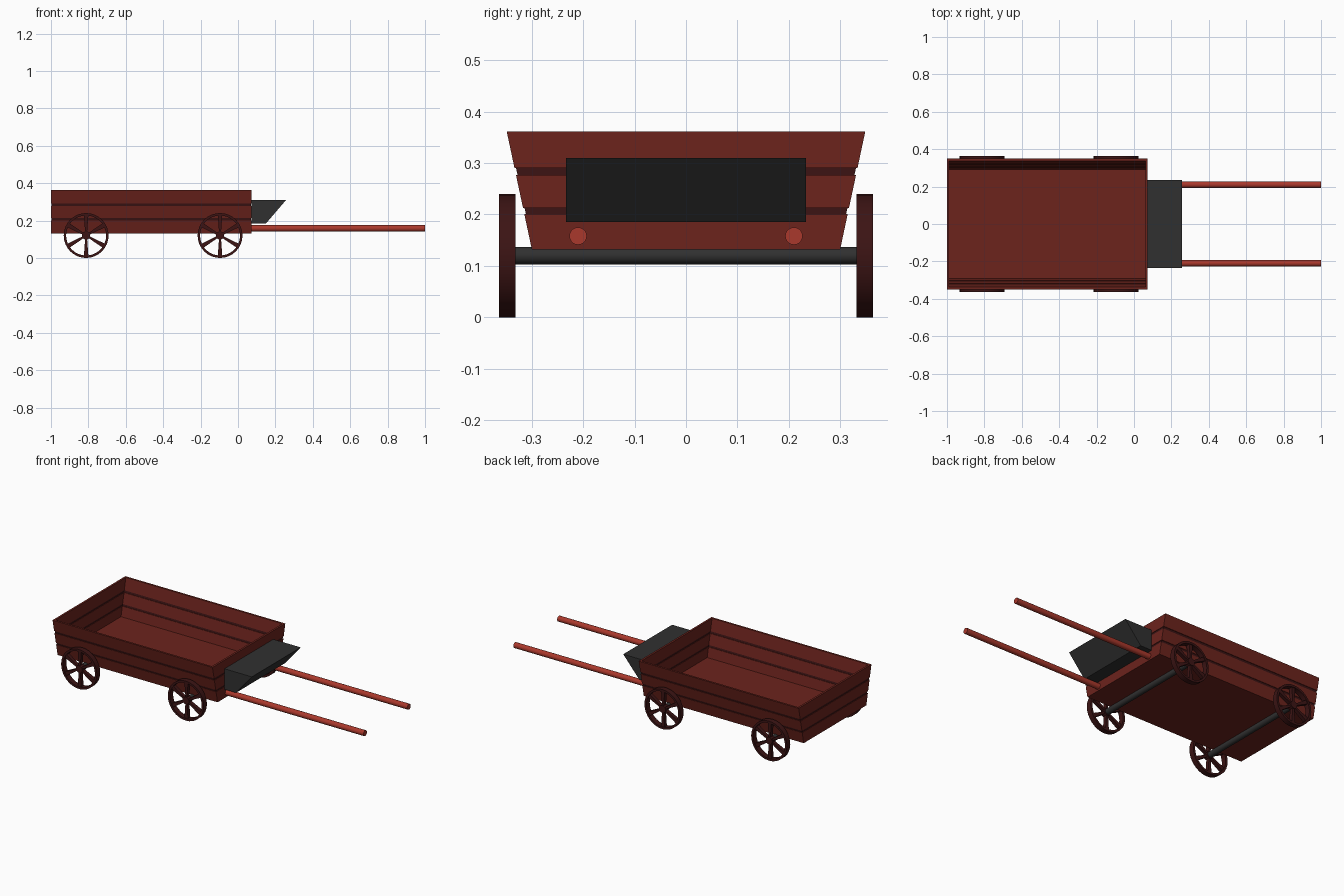
import bpy, bmesh, math
from mathutils import Vector

if "Cube" in bpy.data.objects:
    bpy.data.objects.remove(bpy.data.objects["Cube"])


def material(name, rgb):
    m = bpy.data.materials.new(name)
    m.diffuse_color = (*rgb, 1)
    m.use_nodes = True
    m.node_tree.nodes["Principled BSDF"].inputs["Base Color"].default_value = m.diffuse_color
    return m


RED = material("red_wood", (0.15, 0.017, 0.012))
DARK = material("dark_wood", (0.045, 0.007, 0.007))
BRIGHT = material("bright_wood", (0.40, 0.04, 0.025))
IRON = material("dark_grey", (0.03, 0.03, 0.03))


def finish(name, bm, mat, smooth=False):
    bmesh.ops.recalc_face_normals(bm, faces=bm.faces)
    me = bpy.data.meshes.new(name)
    bm.to_mesh(me)
    bm.free()
    me.materials.append(mat)
    ob = bpy.data.objects.new(name, me)
    bpy.context.collection.objects.link(ob)
    if smooth:
        bpy.ops.object.select_all(action='DESELECT')
        bpy.context.view_layer.objects.active = ob
        ob.select_set(True)
        bpy.ops.object.shade_smooth_by_angle(angle=math.radians(35))
    return ob


def add_prism(bm, pts, axis, a, b):
    """Extrude a 2D profile along axis x (profile y,z) or y (profile x,z)."""
    def place(p, t):
        return (t, p[0], p[1]) if axis == 'x' else (p[0], t, p[1])
    lo = [bm.verts.new(place(p, a)) for p in pts]
    hi = [bm.verts.new(place(p, b)) for p in pts]
    bm.faces.new(lo)
    bm.faces.new(hi)
    n = len(pts)
    for i in range(n):
        j = (i + 1) % n
        bm.faces.new((lo[i], lo[j], hi[j], hi[i]))


def prism(name, pts, axis, a, b, mat, smooth=False):
    bm = bmesh.new()
    add_prism(bm, pts, axis, a, b)
    return finish(name, bm, mat, smooth)


def circle(cx, cz, r, n):
    return [(cx + r * math.sin(2 * math.pi * i / n),
             cz - r * math.cos(2 * math.pi * i / n)) for i in range(n)]


X0, X1 = -1.0, 0.073   # tub ends
Z0, Z1 = 0.132, 0.362  # tub bottom and top
T = 0.012              # board thickness


def half_width(z):
    return 0.30 + (z - Z0) / (Z1 - Z0) * 0.049


def wall_course(name, za, zb, inset, mat):
    """One horizontal course of boards around the flared tub."""
    ya, yb = half_width(za) - inset, half_width(zb) - inset
    t = T - 2 * inset
    for s, side in ((-1, "front"), (1, "rear")):
        pts = [(s * ya, za), (s * yb, zb), (s * (yb - t), zb), (s * (ya - t), za)]
        prism(f"{side}_{name}", pts, 'x', X0 + inset + t, X1 - inset - t, mat)
    ends = [(-ya, za), (ya, za), (yb, zb), (-yb, zb)]
    prism(f"left_{name}", ends, 'x', X0 + inset, X0 + inset + t, mat)
    prism(f"right_{name}", ends, 'x', X1 - inset - t, X1 - inset, mat)


# Tub: three plank courses, recessed strips between them, floor
wall_course("lower_plank", Z0, 0.201, 0, RED)
wall_course("middle_plank", 0.213, 0.277, 0, RED)
wall_course("upper_plank", 0.290, Z1, 0, RED)
wall_course("lower_gap_strip", 0.201, 0.213, 0.003, DARK)
wall_course("upper_gap_strip", 0.277, 0.290, 0.003, DARK)
prism("floor", [(-0.292, Z0), (0.292, Z0), (0.292, 0.142), (-0.292, 0.142)],
      'x', X0 + T, X1 - T, RED)

# Seat box with sloped front
prism("seat", [(X1, 0.185), (0.15, 0.185), (0.257, 0.31), (X1, 0.31)],
      'y', -0.234, 0.234, IRON)

# Shafts
for s, side in ((-1, "front"), (1, "rear")):
    prism(f"{side}_shaft", circle(s * 0.21, 0.158, 0.017, 20), 'x', X1 - 0.005, 1.0,
          BRIGHT, True)


def wheel(name, cx, ya, yb):
    R, r, cz, n = 0.12, 0.107, 0.12, 32
    bm = bmesh.new()
    # rim
    loops = [[bm.verts.new((x, y, z)) for x, z in circle(cx, cz, rad, n)]
             for rad, y in ((R, ya), (R, yb), (r, yb), (r, ya))]
    for k in range(4):
        p, q = loops[k], loops[(k + 1) % 4]
        for i in range(n):
            j = (i + 1) % n
            bm.faces.new((p[i], p[j], q[j], q[i]))
    # hub
    add_prism(bm, circle(cx, cz, 0.022, 16), 'y', ya, yb)
    # spokes, widening towards the rim
    c = Vector((cx, cz))
    for i in range(6):
        a = math.pi / 2 + i * math.pi / 3
        d = Vector((math.cos(a), math.sin(a)))
        e = Vector((-d.y, d.x))
        pts = [c + d * 0.012 - e * 0.005, c + d * 0.109 - e * 0.012,
               c + d * 0.109 + e * 0.012, c + d * 0.012 + e * 0.005]
        add_prism(bm, pts, 'y', ya + 0.005, yb - 0.005)
    finish(name, bm, DARK, True)


# Wheels and axles
for cx, end in ((-0.812, "left"), (-0.096, "right")):
    prism(f"{end}_axle", circle(cx, 0.12, 0.017, 20), 'y', -0.336, 0.336, IRON, True)
    wheel(f"{end}_front_wheel", cx, -0.364, -0.332)
    wheel(f"{end}_rear_wheel", cx, 0.332, 0.364)
